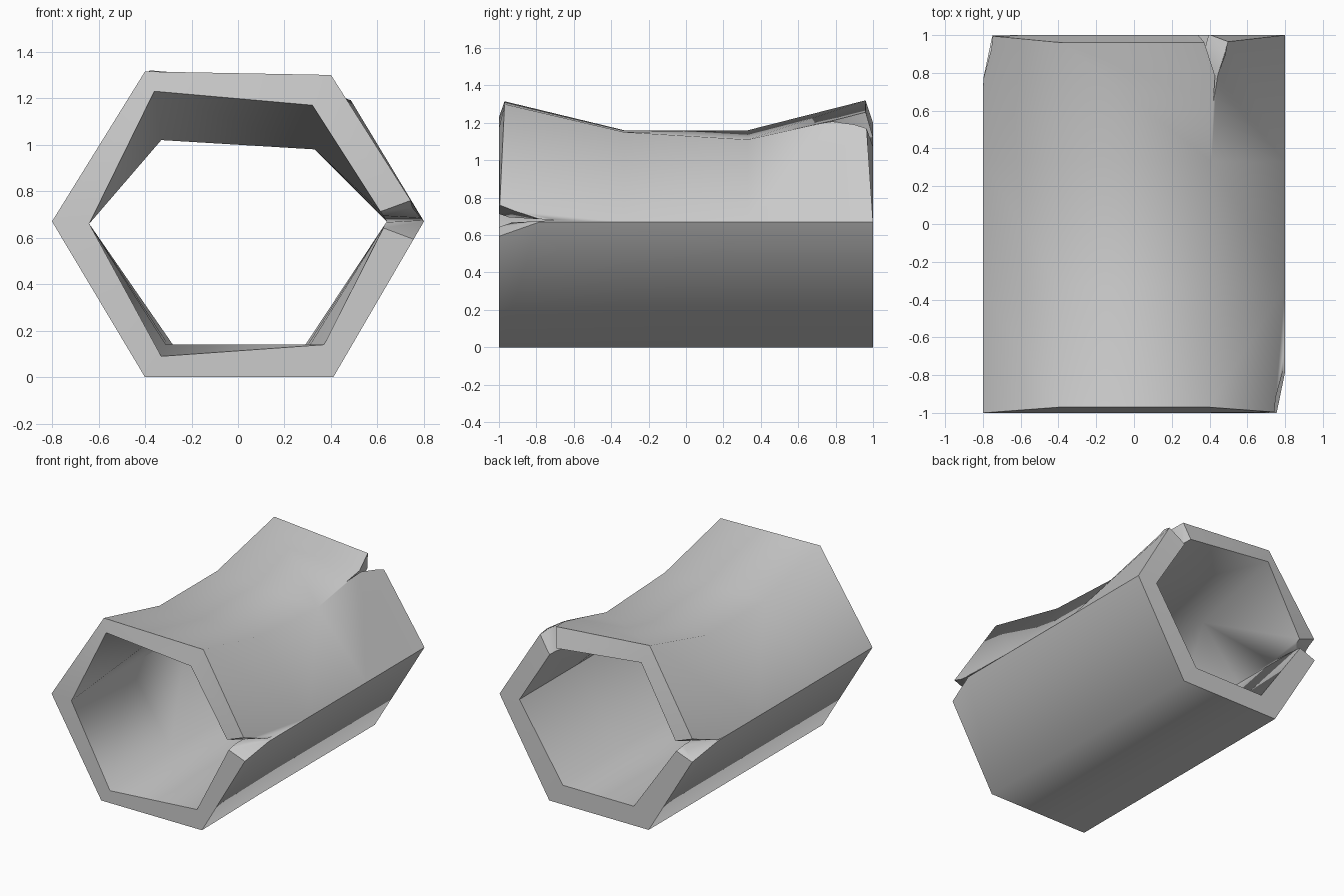
import bpy, bmesh, math
from mathutils import Vector

if "Cube" in bpy.data.objects:
    bpy.data.objects.remove(bpy.data.objects["Cube"])

# Cross-sections run: bottom left, bottom right, right, top right, top left, left
# each point is (x, y, z)
def ring(y, low_l, low_r, right, top_r, top_l, left, top_y=None):
    ty = y if top_y is None else top_y
    pts = [low_l, low_r, right, top_r, top_l, left]
    return [(x, ty if i in (3, 4) else y, z) for i, (x, z) in enumerate(pts)]

outer = [
    ring(-1, (-.40, 0), (.41, 0), (.80, .67), (.40, 1.30), (-.40, 1.315), (-.80, .67), -.97),
    ring(-.33, (-.40, 0), (.40, 0), (.80, .67), (.40, 1.15), (-.40, 1.16), (-.80, .67)),
    ring(.33, (-.40, 0), (.40, 0), (.80, .67), (.41, 1.11), (-.40, 1.16), (-.80, .67)),
    ring(1, (-.40, 0), (.40, 0), (.80, .67), (.45, 1.25), (-.38, 1.32), (-.80, .67), .96),
]
inner = [
    ring(-1, (-.33, .09), (.37, .14), (.64, .67), (.32, 1.17), (-.36, 1.23), (-.64, .66)),
    ring(-.33, (-.31, .14), (.31, .14), (.64, .67), (.33, .98), (-.33, 1.02), (-.64, .66)),
    ring(.33, (-.30, .14), (.30, .14), (.64, .67), (.33, .98), (-.33, 1.02), (-.64, .66)),
    ring(1, (-.28, .14), (.29, .14), (.64, .67), (.36, 1.12), (-.34, 1.20), (-.64, .66)),
]

# Hollow log: outer wall out, back through the inner wall, closed at both ends
bm = bmesh.new()
loops = [[bm.verts.new(p) for p in r] for r in outer + inner[::-1]]
for k, a in enumerate(loops):
    b = loops[(k + 1) % len(loops)]
    for i in range(6):
        j = (i + 1) % 6
        bm.faces.new((a[i], a[j], b[j], b[i]))
bmesh.ops.recalc_face_normals(bm, faces=bm.faces[:])
mesh = bpy.data.meshes.new("hollow_log")
bm.to_mesh(mesh)
bm.free()
log = bpy.data.objects.new("hollow_log", mesh)
bpy.context.collection.objects.link(log)
bpy.context.view_layer.objects.active = log
log.select_set(True)


# Split in the rim: a wedge that widens outward and narrows to a point along y
def cut_split(center, angle, end, depth):
    out = Vector((math.cos(angle), 0, math.sin(angle)))
    side = Vector((-out.z, 0, out.x))
    base = Vector(center)
    bm = bmesh.new()
    tris = []
    for d, w in ((-.20, .02), (.16, .155)):
        p = base + out * d
        mouth = p + Vector((0, end * 1.05, 0))
        tip = p + Vector((0, end * (1 - depth), 0))
        tris.append([bm.verts.new(v) for v in (mouth - side * w, mouth + side * w, tip)])
    a, b = tris
    bm.faces.new(a)
    bm.faces.new(b)
    for i in range(3):
        j = (i + 1) % 3
        bm.faces.new((a[i], a[j], b[j], b[i]))
    bmesh.ops.triangulate(bm, faces=bm.faces[:])
    bmesh.ops.recalc_face_normals(bm, faces=bm.faces[:])
    me = bpy.data.meshes.new("split_cutter")
    bm.to_mesh(me)
    bm.free()
    cutter = bpy.data.objects.new("split_cutter", me)
    cutter.hide_render = True
    bpy.context.collection.objects.link(cutter)
    mod = log.modifiers.new("split", 'BOOLEAN')
    mod.operation = 'DIFFERENCE'
    mod.solver = 'EXACT'
    mod.object = cutter
    bpy.ops.object.modifier_apply(modifier=mod.name)
    bpy.data.objects.remove(cutter)


cut_split((.72, 0, .68), 0, -1, .31)
cut_split((-.72, 0, .67), math.pi, 1, .31)
cut_split((.42, 0, 1.18), math.radians(62), 1, .36)

# Smooth sides, crisp rims and splits
bpy.ops.object.shade_smooth_by_angle(angle=math.radians(64))
